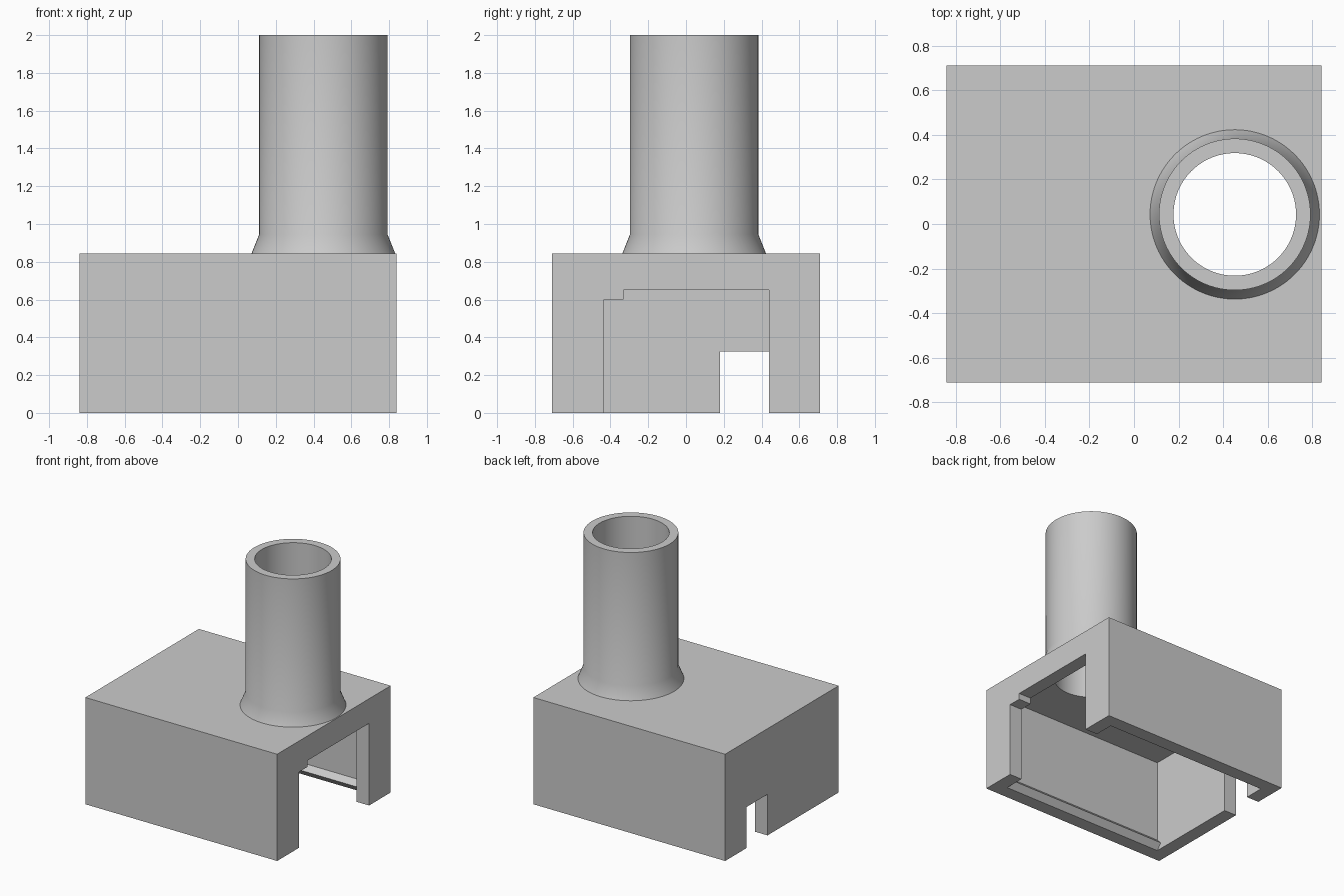
import bpy, bmesh, math
from mathutils import Matrix

old = bpy.data.objects.get("Cube")
if old:
    bpy.data.objects.remove(old, do_unlink=True)

grey = bpy.data.materials.new("plain grey")
grey.use_nodes = True
colour = (0.6, 0.6, 0.6, 1)
grey.diffuse_color = colour
grey.node_tree.nodes["Principled BSDF"].inputs["Base Color"].default_value = colour

HX, HY, TOP = 0.84, 0.71, 0.845      # housing half sizes and height
WALL, ROOF = 0.11, 0.755             # wall thickness and cavity ceiling
TUBE_X, TUBE_Y, BORE = 0.452, 0.043, 0.275
SIDES = 96


def make_object(name, bm):
    bmesh.ops.recalc_face_normals(bm, faces=bm.faces)
    mesh = bpy.data.meshes.new(name)
    bm.to_mesh(mesh)
    bm.free()
    mesh.materials.append(grey)
    obj = bpy.data.objects.new(name, mesh)
    bpy.context.collection.objects.link(obj)
    return obj


def prism(name, outline, x0, x1):
    """Extrude a y-z outline along x."""
    bm = bmesh.new()
    face = bm.faces.new([bm.verts.new((x0, y, z)) for y, z in outline])
    grown = bmesh.ops.extrude_face_region(bm, geom=[face])["geom"]
    verts = [v for v in grown if isinstance(v, bmesh.types.BMVert)]
    bmesh.ops.translate(bm, verts=verts, vec=(x1 - x0, 0, 0))
    return make_object(name, bm)


def rect(y0, y1, z0, z1):
    return [(y0, z0), (y1, z0), (y1, z1), (y0, z1)]


def cut(target, cutter):
    cutter.hide_render = True
    mod = target.modifiers.new("cut", 'BOOLEAN')
    mod.operation, mod.solver, mod.object = 'DIFFERENCE', 'EXACT', cutter
    bpy.context.view_layer.objects.active = target
    bpy.ops.object.modifier_apply(modifier=mod.name)
    bpy.data.objects.remove(cutter, do_unlink=True)


# Housing block
housing = prism("housing", rect(-HY, HY, 0, TOP), -HX, HX)

# Hollow, open below, with a snap rib along each long wall
side = HY - WALL
half = [(side, -0.1), (side, 0), (side - 0.04, 0.05), (side, 0.09), (side, ROOF)]
hollow = half + [(-y, z) for y, z in reversed(half)]
cut(housing, prism("hollow_cutter", hollow, WALL - HX, HX - WALL))

# Stepped doorway in one end wall, small notch in the other
doorway = [(-0.435, -0.1), (0.44, -0.1), (0.44, 0.65),
           (-0.33, 0.65), (-0.33, 0.6), (-0.435, 0.6)]
cut(housing, prism("doorway_cutter", doorway, HX - 0.2, HX + 0.1))
cut(housing, prism("notch_cutter", rect(0.18, 0.44, -0.1, 0.325), -HX - 0.1, 0.2 - HX))

# Round hole through the roof
bm = bmesh.new()
bmesh.ops.create_cone(bm, cap_ends=True, segments=SIDES, radius1=BORE, radius2=BORE,
                      depth=0.3, matrix=Matrix.Translation((TUBE_X, TUBE_Y, TOP)))
cut(housing, make_object("bore_cutter", bm))

# Tube with a flared foot, turned from its wall profile
bm = bmesh.new()
profile = [(BORE, TOP), (0.38, TOP), (0.34, 0.945), (0.34, 2), (BORE, 2)]
verts = [bm.verts.new((r, 0, z)) for r, z in profile]
edges = [bm.edges.new((a, b)) for a, b in zip(verts, verts[1:] + verts[:1])]
bmesh.ops.spin(bm, geom=verts + edges, cent=(0, 0, 0), axis=(0, 0, 1),
               angle=math.tau, steps=SIDES, use_duplicate=False)
bmesh.ops.remove_doubles(bm, verts=bm.verts, dist=0.0001)
bmesh.ops.translate(bm, verts=bm.verts, vec=(TUBE_X, TUBE_Y, 0))
tube = make_object("tube", bm)

# Round surfaces smooth, corners crisp
for obj in (housing, tube):
    bpy.ops.object.select_all(action='DESELECT')
    obj.select_set(True)
    bpy.context.view_layer.objects.active = obj
    bpy.ops.object.shade_smooth_by_angle(angle=math.radians(30))
